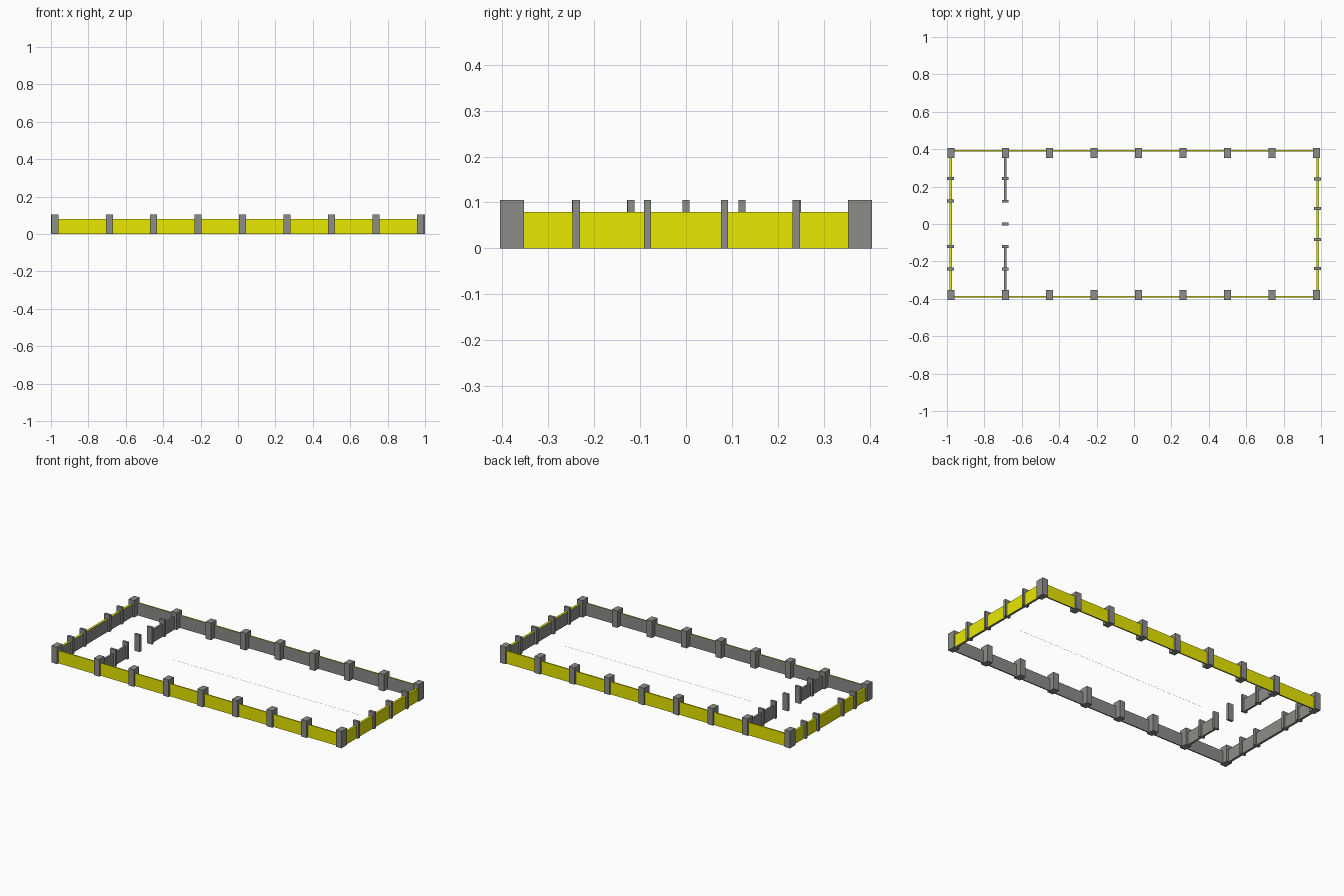
import bpy, bmesh
from mathutils import Vector

if "Cube" in bpy.data.objects:
    bpy.data.objects.remove(bpy.data.objects["Cube"])


def material(name, rgb):
    m = bpy.data.materials.new(name)
    m.diffuse_color = (*rgb, 1)
    m.use_nodes = True
    m.node_tree.nodes["Principled BSDF"].inputs["Base Color"].default_value = m.diffuse_color
    return m


YELLOW = material("yellow cladding", (0.8, 0.8, 0.0))
GREY = material("concrete grey", (0.262, 0.262, 0.25))


def box(name, x0, x1, y0, y1, z0, z1, mats, grey_dirs=()):
    """Box from bounds; faces looking along grey_dirs take the second material."""
    bm = bmesh.new()
    bmesh.ops.create_cube(bm, size=1)
    for v in bm.verts:
        v.co = ((x0, x1)[v.co.x > 0], (y0, y1)[v.co.y > 0], (z0, z1)[v.co.z > 0])
    bm.normal_update()
    for f in bm.faces:
        if any(f.normal.dot(Vector(d)) > 0.9 for d in grey_dirs):
            f.material_index = 1
    me = bpy.data.meshes.new(name)
    bm.to_mesh(me)
    bm.free()
    for m in mats:
        me.materials.append(m)
    ob = bpy.data.objects.new(name, me)
    bpy.context.collection.objects.link(ob)
    return ob


COL_H, WALL_H = 0.105, 0.079
DOWN = (0, 0, -1)


def column(name, x, y, w, d):
    box(name, x - w / 2, x + w / 2, y - d / 2, y + d / 2, 0, COL_H, [GREY])


# Main columns along both long sides
for x in (-0.979, -0.688, -0.451, -0.213, 0.024, 0.262, 0.5, 0.737, 0.976):
    for side, y in (("front", -0.379), ("back", 0.379)):
        column(side + "_column", x, y, 0.038, 0.053)

# Slim columns on the end walls and on the inner row
for y in (-0.24, -0.12, 0.122, 0.243):
    column("left_end_column", -0.981, y, 0.038, 0.016)
for y in (-0.239, -0.084, 0.084, 0.24):
    column("right_end_column", 0.981, y, 0.038, 0.016)
for y in (-0.24, -0.12, 0.0, 0.122, 0.243):
    column("inner_column", -0.688, y, 0.036, 0.015)

# Outer walls: yellow outside, grey inside
W = [YELLOW, GREY]
box("front_wall", -0.98, 0.98, -0.392, -0.385, 0, WALL_H, W, [(0, 1, 0), DOWN])
box("back_wall", -0.98, 0.98, 0.387, 0.395, 0, WALL_H, W, [(0, -1, 0), DOWN])
box("left_wall", -0.987, -0.973, -0.39, 0.391, 0, WALL_H, W, [(1, 0, 0), DOWN])
box("right_wall", 0.975, 0.989, -0.39, 0.391, 0, WALL_H, W, [(-1, 0, 0), DOWN])

# Inner partition in two lengths, with an open middle
for name, y0, y1 in (("front_partition", -0.388, -0.12), ("back_partition", 0.122, 0.39)):
    box(name, -0.694, -0.682, y0, y1, 0, WALL_H, [GREY])

# Hairline on the floor
box("floor_line", -0.47, 0.83, 0.0165, 0.0171, 0, 0.0005, [GREY])
